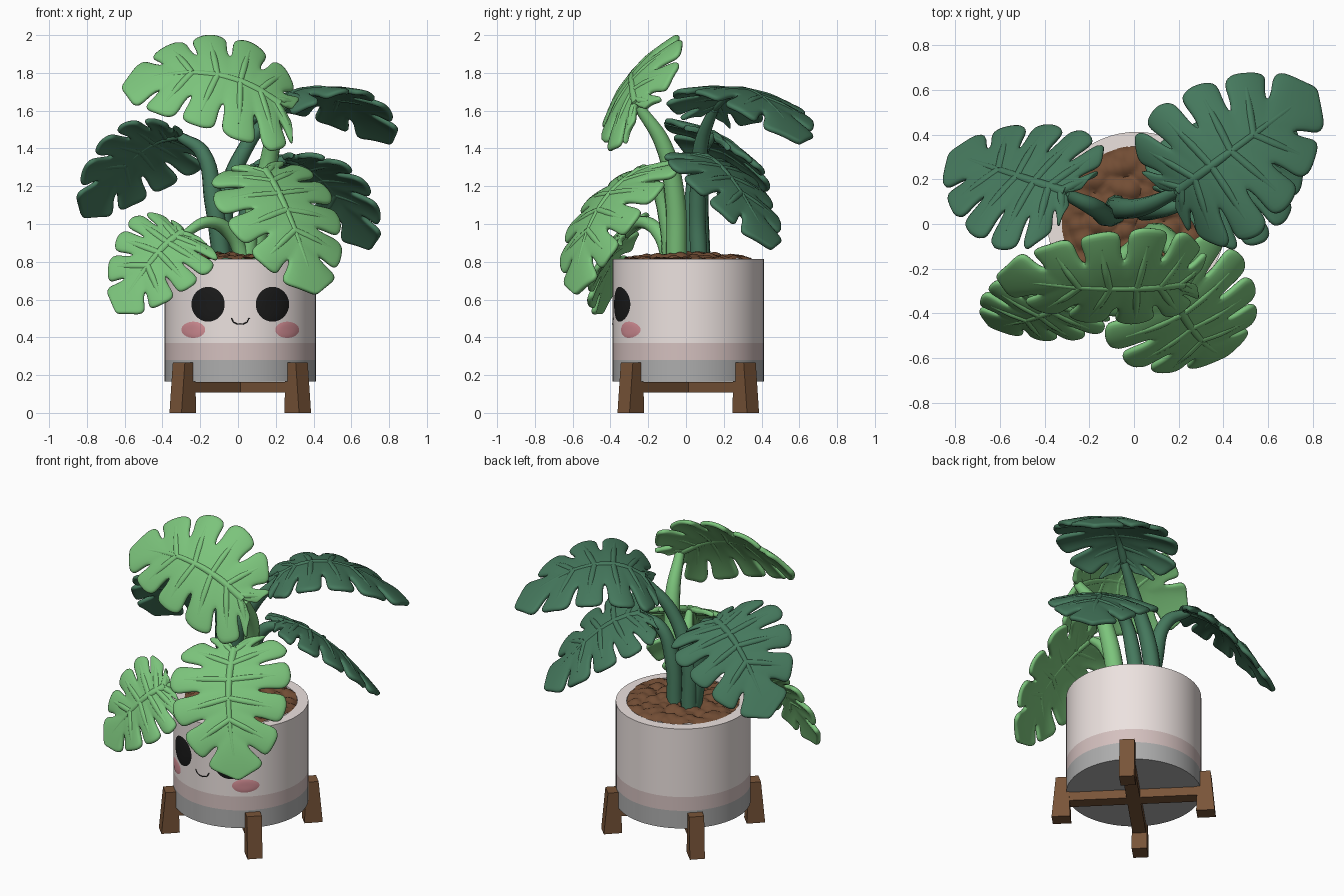
import bpy, math
from mathutils import Vector as V, noise

if "Cube" in bpy.data.objects:
    bpy.data.objects.remove(bpy.data.objects["Cube"])

CX, CY, R = 0.012, 0.012, 0.40


def mat(name, rgb):
    m = bpy.data.materials.new(name)
    m.diffuse_color = (*rgb, 1)
    m.use_nodes = True
    m.node_tree.nodes["Principled BSDF"].inputs["Base Color"].default_value = m.diffuse_color
    return m


LIGHT = mat("light_green", (0.2, 0.55, 0.2))
DARK = mat("dark_green", (0.06, 0.19, 0.11))
CREAM = mat("cream", (0.84, 0.76, 0.74))
PINK = mat("pale_pink", (0.66, 0.53, 0.52))
GREY = mat("grey", (0.42, 0.42, 0.42))
WOOD = mat("wood", (0.19, 0.09, 0.04))
SOIL = mat("soil", (0.17, 0.075, 0.035))
BLACK = mat("black", (0.01, 0.01, 0.01))
BLUSH = mat("blush", (0.65, 0.27, 0.3))


def make(name, verts, faces, material, smooth=None):
    me = bpy.data.meshes.new(name)
    me.from_pydata([tuple(v) for v in verts], [], faces)
    ob = bpy.data.objects.new(name, me)
    bpy.context.collection.objects.link(ob)
    me.materials.append(material)
    if smooth:
        bpy.ops.object.select_all(action='DESELECT')
        ob.select_set(True)
        bpy.context.view_layer.objects.active = ob
        bpy.ops.object.shade_smooth_by_angle(angle=math.radians(smooth))
    return ob


def tubes(name, paths, material):
    """Each path is a list of (point, radius)."""
    cu = bpy.data.curves.new(name, 'CURVE')
    cu.dimensions = '3D'
    cu.bevel_depth = 1
    cu.bevel_resolution = 3
    cu.resolution_u = 6
    cu.use_fill_caps = True
    for path in paths:
        sp = cu.splines.new('BEZIER')
        sp.bezier_points.add(len(path) - 1)
        for bp, (p, r) in zip(sp.bezier_points, path):
            bp.co, bp.radius = p, r
            bp.handle_left_type = bp.handle_right_type = 'AUTO'
    cu.materials.append(material)
    ob = bpy.data.objects.new(name, cu)
    bpy.context.collection.objects.link(ob)
    bpy.ops.object.select_all(action='DESELECT')
    ob.select_set(True)
    bpy.context.view_layer.objects.active = ob
    bpy.ops.object.convert(target='MESH')
    return bpy.context.view_layer.objects.active


def lathe(name, profile, material, n=64):
    verts, faces = [], []
    for r, z in profile:
        for i in range(n):
            a = 2 * math.pi * i / n
            verts.append((CX + r * math.cos(a), CY + r * math.sin(a), z))
    for k in range(len(profile) - 1):
        for i in range(n):
            j = (i + 1) % n
            faces.append((k * n + i, k * n + j, k * n + n + j, k * n + n + i))
    return make(name, verts, faces, material, 35)


# pot: grey foot, pink band, cream body with thick rim
lathe("pot_foot", [(0.002, 0.165), (R, 0.165), (R, 0.28)], GREY)
lathe("pot_band", [(R, 0.28), (R, 0.37)], PINK)
lathe("pot_body", [(R, 0.37), (R, 0.815), (0.335, 0.815), (0.335, 0.74)], CREAM)

# lumpy soil
soil, SR, SN = [], 28, 96
for k in range(SR + 1):
    r = 0.001 + 0.336 * k / SR
    for i in range(SN):
        a = 2 * math.pi * i / SN
        x, y = r * math.cos(a), r * math.sin(a)
        d = noise.voronoi(V((x * 15, y * 15, 0.3)))[0][0]
        soil.append((CX + x, CY + y, 0.84 - 0.03 * (r / 0.336) ** 2 + 0.045 * (0.4 - d * d)))
make("soil", soil, [(k * SN + i, k * SN + SN + i, k * SN + SN + (i + 1) % SN, k * SN + (i + 1) % SN)
                    for k in range(SR) for i in range(SN)], SOIL, 60)

# wooden stand: four splayed legs and crossed bars
BOX = [(0, 1, 3, 2), (4, 6, 7, 5), (0, 4, 5, 1), (2, 3, 7, 6), (0, 2, 6, 4), (1, 5, 7, 3)]


def radial_box(name, ang, bottom, top, w):
    c, s = math.cos(ang), math.sin(ang)
    verts = [(CX + r * c - t * s, CY + r * s + t * c, z)
             for z, rr in (bottom, top) for r in rr for t in (-w, w)]
    return make(name, verts, [f[::-1] for f in BOX], WOOD)


for i in range(4):
    radial_box(f"leg_{i}", math.radians(45 + 90 * i), (0, (0.375, 0.485)), (0.267, (0.385, 0.46)), 0.045)
for i in range(2):
    radial_box(f"cross_bar_{i}", math.radians(45 + 90 * i), (0.108, (-0.39, 0.39)), (0.164, (-0.39, 0.39)), 0.04)


# face wrapped onto the pot
def on_pot(x, z, off=0.0):
    a = math.asin((x - CX) / R)
    return V((CX + (R + off) * math.sin(a), CY - (R + off) * math.cos(a), z))


def patch(name, x, z, rx, rz, bulge, material):
    verts = []
    for k in range(7):
        q = k / 6 if k else 0.01
        for i in range(32):
            a = 2 * math.pi * i / 32
            verts.append(on_pot(x + rx * q * math.cos(a), z + rz * q * math.sin(a),
                                0.001 + bulge * (1 - q ** 4)))
    faces = [(k * 32 + i, k * 32 + 32 + i, k * 32 + 32 + (i + 1) % 32, k * 32 + (i + 1) % 32)
             for k in range(6) for i in range(32)]
    make(name, verts, faces + [tuple(range(32))], material, 60)


for side, s in (("left", -1), ("right", 1)):
    patch(side + "_eye", CX + s * 0.17, 0.575, 0.088, 0.092, 0.006, BLACK)
    patch(side + "_cheek", CX + s * 0.248, 0.44, 0.063, 0.043, 0.003, BLUSH)
tubes("mouth", [[(on_pot(CX + 0.048 * math.sin(a), 0.505 - 0.035 * math.cos(a), 0), 0.003)
                 for a in (-1.5, -0.75, 0, 0.75, 1.5)]], BLACK)

# split leaf: half outline as (along, across), from the base notch to the tip
HALF = [(-.08, .1), (-.14, .5), (.02, .92), (.27, 1.04), (.52, .97), (.73, .79), (.92, .48), (1.01, 0)]
LOBES, NT, NS = 6, 6, 10


def leaf(name, base, mid, tip, normal, width, stem, r0, material, drop=0.05):
    base, mid, tip, n = V(base), V(mid), V(tip), V(normal)
    d = (tip - base).normalized()
    n = (n - d * n.dot(d)).normalized()
    side = n.cross(d)

    def surf(a, b, lift=0.0):
        p = base * (2 * (a - .5) * (a - 1)) + mid * (4 * a * (1 - a)) + tip * (2 * a * (a - .5))
        return p + side * (b * width) + n * (lift - drop * b * b)

    def flat(q, s):
        f = min(max(q, 0), 1) * (len(HALF) - 1)
        k = min(int(f), len(HALF) - 2)
        o = V(HALF[k]).lerp(V(HALF[k + 1]), f - k)
        return V((0.86 * min(max(q, 0), 1) ** 1.25, 0)).lerp(o, s)

    verts, faces, index = [], [], {}

    def vert(p):
        key = tuple(round(c, 4) for c in p)
        if key not in index:
            index[key] = len(verts)
            verts.append(p)
        return index[key]

    veins = [[(surf(a, 0, 0.002), 0.027 - 0.015 * a) for a in (0, .25, .5, .75, .94)]]
    for sgn in (-1, 1):
        for k in range(LOBES):
            grid = []
            for j in range(NS + 1):
                row = []
                for i in range(NT + 1):
                    t = 2 * i / NT - 1
                    last = k == LOBES - 1 and t > 0
                    s = j / NS * (1 if last else 1 - 0.07 * t ** 4)
                    g = 1 if last or j <= 5 else (0.9 if j == 6 else 0.86 if j < NS else 0.78)
                    q = (k + 0.5 + 0.5 * t * g) / LOBES
                    a, b = flat(q, s)
                    puff = 0 if last else -0.014 * t * t * j / NS
                    row.append(vert(surf(a, sgn * b, puff)))
                grid.append(row)
            for j in range(NS):
                for i in range(NT):
                    f = [grid[j][i], grid[j][i + 1], grid[j + 1][i + 1], grid[j + 1][i]]
                    f = list(dict.fromkeys(f))
                    if len(f) > 2:
                        faces.append(f if sgn > 0 else f[::-1])
            if k < LOBES - 1:
                pts = [flat((k + .5) / LOBES, s) for s in (0, .35, .75)]
                veins.append([(surf(p[0], sgn * p[1], 0.002), r)
                              for p, r in zip(pts, (.021, .021, .014))])
    ob = make(name, verts, faces, material)
    so = ob.modifiers.new("thickness", 'SOLIDIFY')
    so.thickness, so.offset = 0.03, 0
    ob.modifiers.new("round", 'SUBSURF').levels = 1
    ob.modifiers["round"].render_levels = 1
    ob.data.shade_smooth()
    tubes(name + "_veins", veins, material)
    pts = [V(p) for p in stem] + [base - n * 0.012]
    m = len(pts) - 1
    tubes(name + "_stem", [[(p, r0 * (1 - 0.5 * (i / m) ** 2)) for i, p in enumerate(pts)]], material)


leaf("top_leaf", (.22, -.26, 1.63), (-.16, -.28, 1.79), (-.61, -.23, 1.72), (.1, -.77, .62), .325,
     [(.08, -.05, .78), (.13, -.06, 1.15), (.18, -.12, 1.42)], .058, LIGHT, .06)
leaf("front_leaf", (.14, -.24, 1.28), (.27, -.48, 1.03), (.41, -.58, .63), (.42, -.75, .46), .35,
     [(.05, -.08, .78), (.07, -.1, 1.0), (.1, -.16, 1.2)], .045, LIGHT, .06)
leaf("small_front_leaf", (-.29, -.33, .95), (-.44, -.41, .82), (-.64, -.45, .53), (-.2, -.8, .45), .275,
     [(.04, -.08, .78), (-.04, -.14, .95), (-.16, -.24, 1.01)], .042, LIGHT, .03)
leaf("back_left_leaf", (-.31, .14, 1.47), (-.55, .22, 1.36), (-.82, .31, 1.04), (-.45, .63, .62), .34,
     [(-.08, .05, .78), (-.13, .04, 1.12), (-.19, .08, 1.38)], .052, DARK)
leaf("back_right_leaf", (.2, .15, 1.62), (.47, .35, 1.69), (.81, .6, 1.43), (.1, .25, .95), .36,
     [(-.08, .08, .78), (-.06, .07, 1.15), (.05, .08, 1.42)], .052, DARK)
leaf("right_leaf", (.25, .1, 1.35), (.48, .25, 1.21), (.7, .45, .87), (.38, .53, .75), .315,
     [(.03, .07, .78), (.06, .06, 1.1), (.14, .07, 1.29)], .048, DARK)
